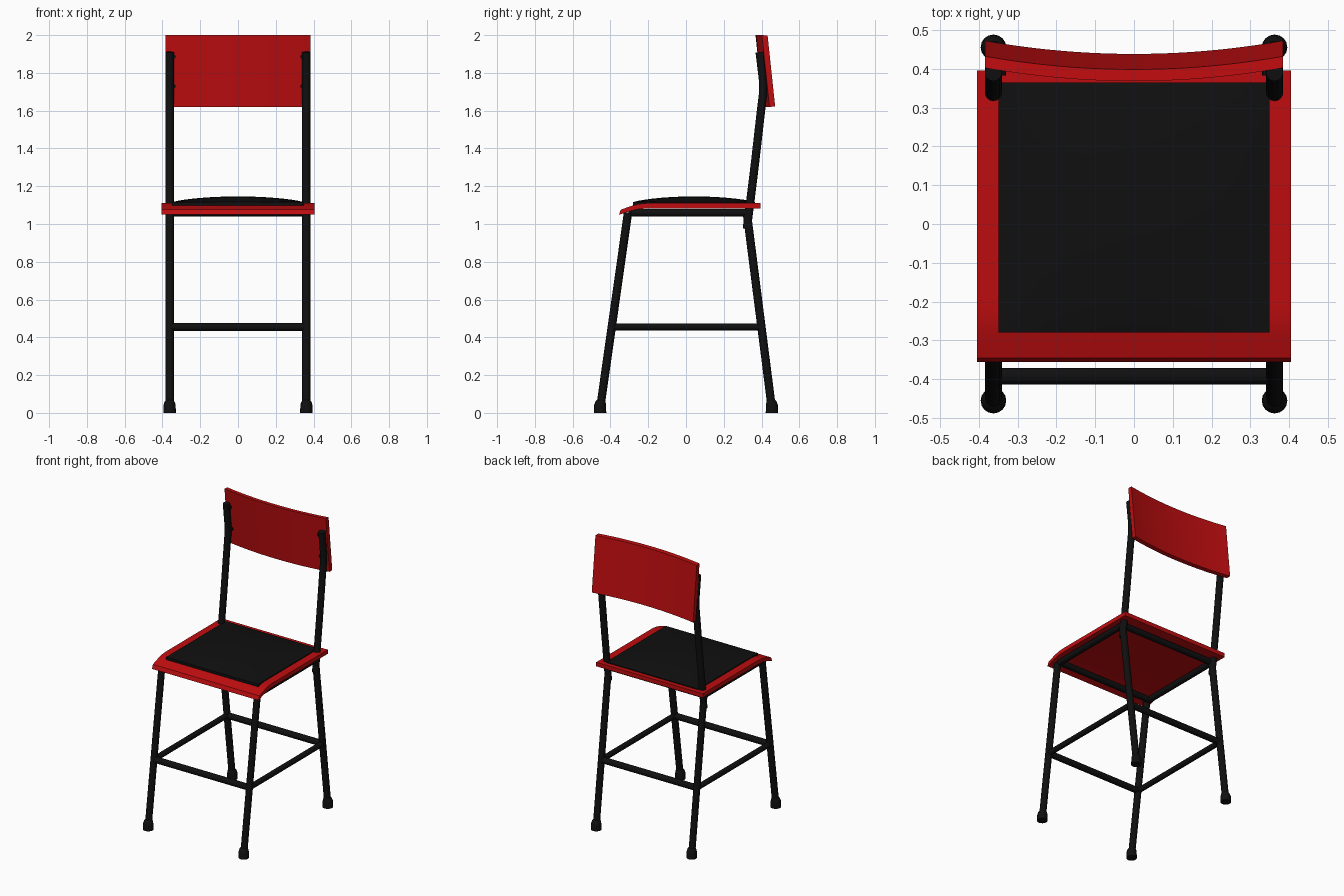
import bpy, bmesh, math
from mathutils import Vector

cube = bpy.data.objects.get("Cube")
if cube:
    bpy.data.objects.remove(cube, do_unlink=True)


def material(name, rgb):
    m = bpy.data.materials.new(name)
    m.use_nodes = True
    m.diffuse_color = (*rgb, 1)
    bsdf = next(n for n in m.node_tree.nodes if n.type == 'BSDF_PRINCIPLED')
    bsdf.inputs["Base Color"].default_value = (*rgb, 1)
    return m


RED = material("red_paint", (0.52, 0.004, 0.005))
BLACK = material("black_metal", (0.005, 0.005, 0.005))


def finish(name, bm, mat):
    bmesh.ops.recalc_face_normals(bm, faces=bm.faces)
    me = bpy.data.meshes.new(name)
    bm.to_mesh(me)
    bm.free()
    me.materials.append(mat)
    ob = bpy.data.objects.new(name, me)
    bpy.context.collection.objects.link(ob)
    bpy.ops.object.select_all(action='DESELECT')
    ob.select_set(True)
    bpy.context.view_layer.objects.active = ob
    bpy.ops.object.shade_smooth_by_angle(angle=math.radians(35))
    return ob


def loft(name, rings, mat):
    """Skin a row of closed rings and cap both ends."""
    bm = bmesh.new()
    rows = [[bm.verts.new(p) for p in ring] for ring in rings]
    n = len(rows[0])
    for a, b in zip(rows, rows[1:]):
        for i in range(n):
            j = (i + 1) % n
            bm.faces.new((a[i], a[j], b[j], b[i]))
    bm.faces.new(rows[0][::-1])
    bm.faces.new(rows[-1])
    return finish(name, bm, mat)


def tube(name, points, radii, sides=16):
    """Round tube along a path, with one radius or one per point."""
    pts = [Vector(p) for p in points]
    if not isinstance(radii, list):
        radii = [radii] * len(pts)
    rings = []
    for k, p in enumerate(pts):
        d = (pts[min(k + 1, len(pts) - 1)] - pts[max(k - 1, 0)]).normalized()
        u = d.orthogonal().normalized() if abs(d.x) > 0.9 else Vector((1, 0, 0))
        v = d.cross(u).normalized()
        angles = [2 * math.pi * i / sides for i in range(sides)]
        rings.append([p + radii[k] * (u * math.cos(a) + v * math.sin(a)) for a in angles])
    return loft(name, rings, BLACK)


LEG_X, R = 0.362, 0.022

# Legs, feet, back posts, side rails and bolts, left and right
for side, s in (("left", 1), ("right", -1)):
    x = s * LEG_X
    for end, foot_y, top_y in (("front", -0.455, -0.307), ("back", 0.455, 0.322)):
        tube(f"{end}_{side}_leg", [(x, foot_y, 0.02), (x, top_y, 1.06)], R)
        tube(f"{end}_{side}_foot",
             [(x, foot_y, 0), (x, foot_y, 0.04), (x, foot_y * 0.99, 0.056), (x, foot_y * 0.985, 0.066)],
             [0.033, 0.032, 0.028, 0.021])
    tube(f"{side}_back_post",
         [(x, 0.322, 0.975), (x, 0.338, 1.1), (x, 0.365, 1.32), (x, 0.397, 1.6),
          (x, 0.408, 1.69), (x, 0.408, 1.76), (x, 0.39, 1.91)], R)
    tube(f"{side}_stretcher", [(x, -0.392, 0.455), (x, 0.398, 0.455)], 0.018)
    tube(f"{side}_seat_rail", [(x, -0.29, 1.06), (x, 0.325, 1.06)], 0.02)
    for i, (y, z) in enumerate(((0.397, 1.885), (0.416, 1.73))):
        tube(f"{side}_back_bolt_{i + 1}", [(s * 0.344, y - 0.014, z), (s * 0.344, y + 0.03, z)], 0.014, 10)

# Cross bars between the sides
for name, y, z, r in (("front_stretcher", -0.392, 0.455, 0.021), ("back_stretcher", 0.398, 0.455, 0.021),
                      ("front_seat_rail", -0.285, 1.06, 0.02), ("back_seat_rail", 0.32, 1.06, 0.02)):
    tube(name, [(-LEG_X, y, z), (LEG_X, y, z)], r)

# Seat board with its front edge bent down
top = [(0.395, 1.11), (-0.21, 1.11), (-0.25, 1.106), (-0.285, 1.097), (-0.345, 1.076)]
under = [(-0.355, 1.049), (-0.295, 1.069), (-0.255, 1.078), (-0.21, 1.082), (0.395, 1.082)]
loft("seat_board", [[(x, y, z) for y, z in top + under] for x in (-0.404, 0.404)], RED)

# Domed seat pad
bm = bmesh.new()
bmesh.ops.create_grid(bm, x_segments=20, y_segments=20, size=1)
for v in bm.verts:
    dome = (1 - v.co.x ** 2) * (1 - v.co.y ** 2)
    v.co = (v.co.x * 0.349, 0.0425 + v.co.y * 0.3225, 1.116 + 0.03 * dome ** 0.8)
rim = [e for e in bm.edges if e.is_boundary]
skirt = bmesh.ops.extrude_edge_only(bm, edges=rim)["geom"]
for v in skirt:
    if isinstance(v, bmesh.types.BMVert):
        v.co.z = 1.09
bmesh.ops.holes_fill(bm, edges=[e for e in bm.edges if e.is_boundary])
finish("seat_pad", bm, BLACK)

# Curved, tilted back panel
rings = []
for i in range(25):
    t = i / 12 - 1
    bow = 0.034 * t * t
    rings.append([(t * 0.384, y + bow, z) for y, z in
                  ((0.368, 2.0), (0.398, 1.998), (0.438, 1.622), (0.408, 1.62))])
loft("back_panel", rings, RED)
